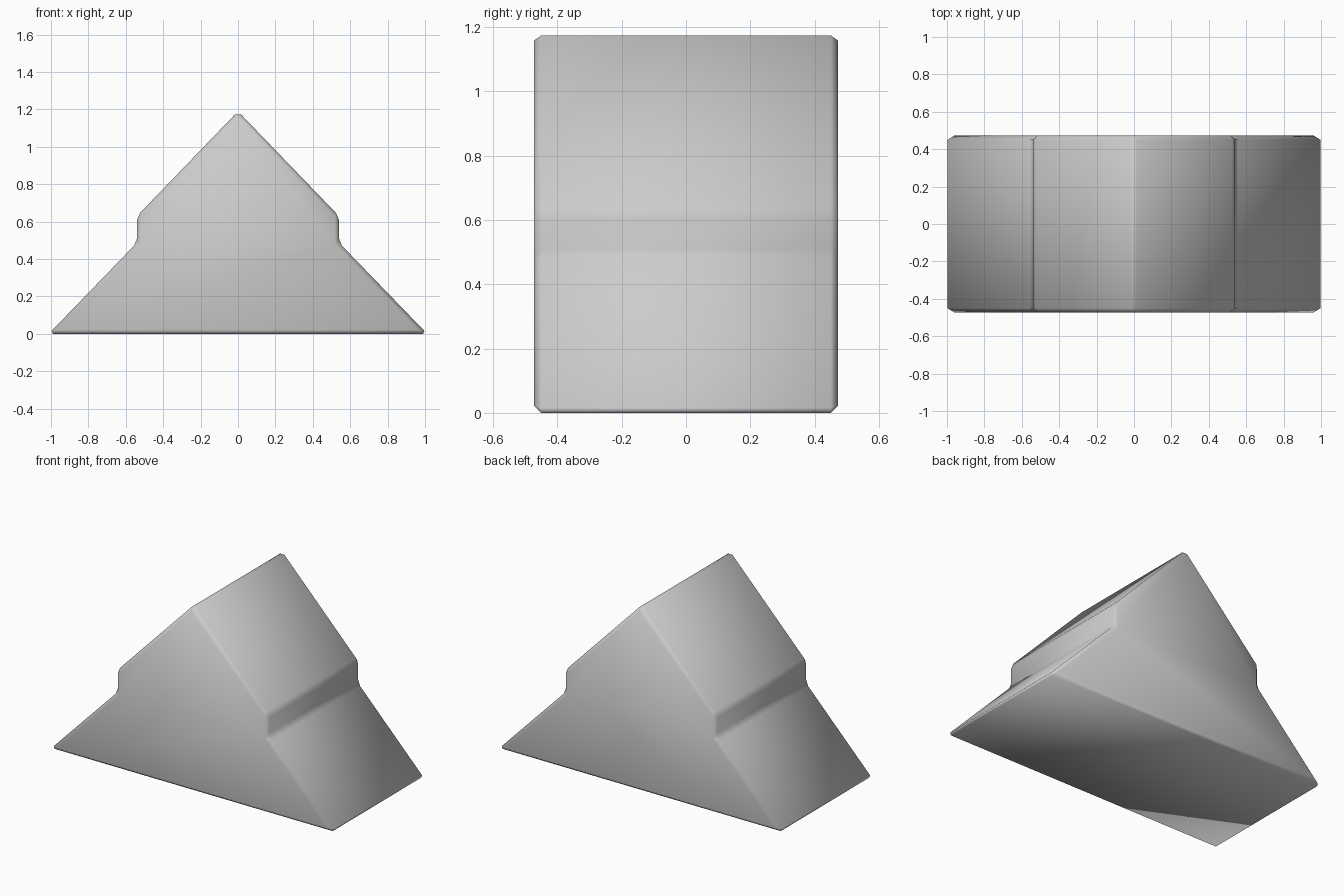
import bpy, bmesh

cube = bpy.data.objects.get("Cube")
if cube:
    bpy.data.objects.remove(cube, do_unlink=True)

# Plain grey material
grey = bpy.data.materials.new("light grey")
grey.use_nodes = True
colour = (0.6, 0.6, 0.6, 1)
grey.diffuse_color = colour
grey.node_tree.nodes["Principled BSDF"].inputs["Base Color"].default_value = colour

# Stepped gable outline, right half mirrored to the left
half = [(1.012, 0), (0.54, 0.488), (0.54, 0.63)]
outline = half + [(0, 1.19)] + [(-x, z) for x, z in reversed(half)]
DEPTH = 0.945

# Extrude the outline from front to back
bm = bmesh.new()
front = bm.faces.new([bm.verts.new((x, -DEPTH / 2, z)) for x, z in outline])
back = bmesh.ops.extrude_face_region(bm, geom=[front])
moved = [v for v in back["geom"] if isinstance(v, bmesh.types.BMVert)]
bmesh.ops.translate(bm, verts=moved, vec=(0, DEPTH, 0))
bmesh.ops.recalc_face_normals(bm, faces=bm.faces)

# Soften every edge with a narrow chamfer
bmesh.ops.bevel(bm, geom=list(bm.edges), offset=0.022, offset_type='OFFSET',
                segments=1, profile=0.5, affect='EDGES')
for f in bm.faces:
    f.smooth = True

mesh = bpy.data.meshes.new("stepped_roof_block")
bm.to_mesh(mesh)
bm.free()
mesh.materials.append(grey)
block = bpy.data.objects.new("stepped_roof_block", mesh)
bpy.context.collection.objects.link(block)
